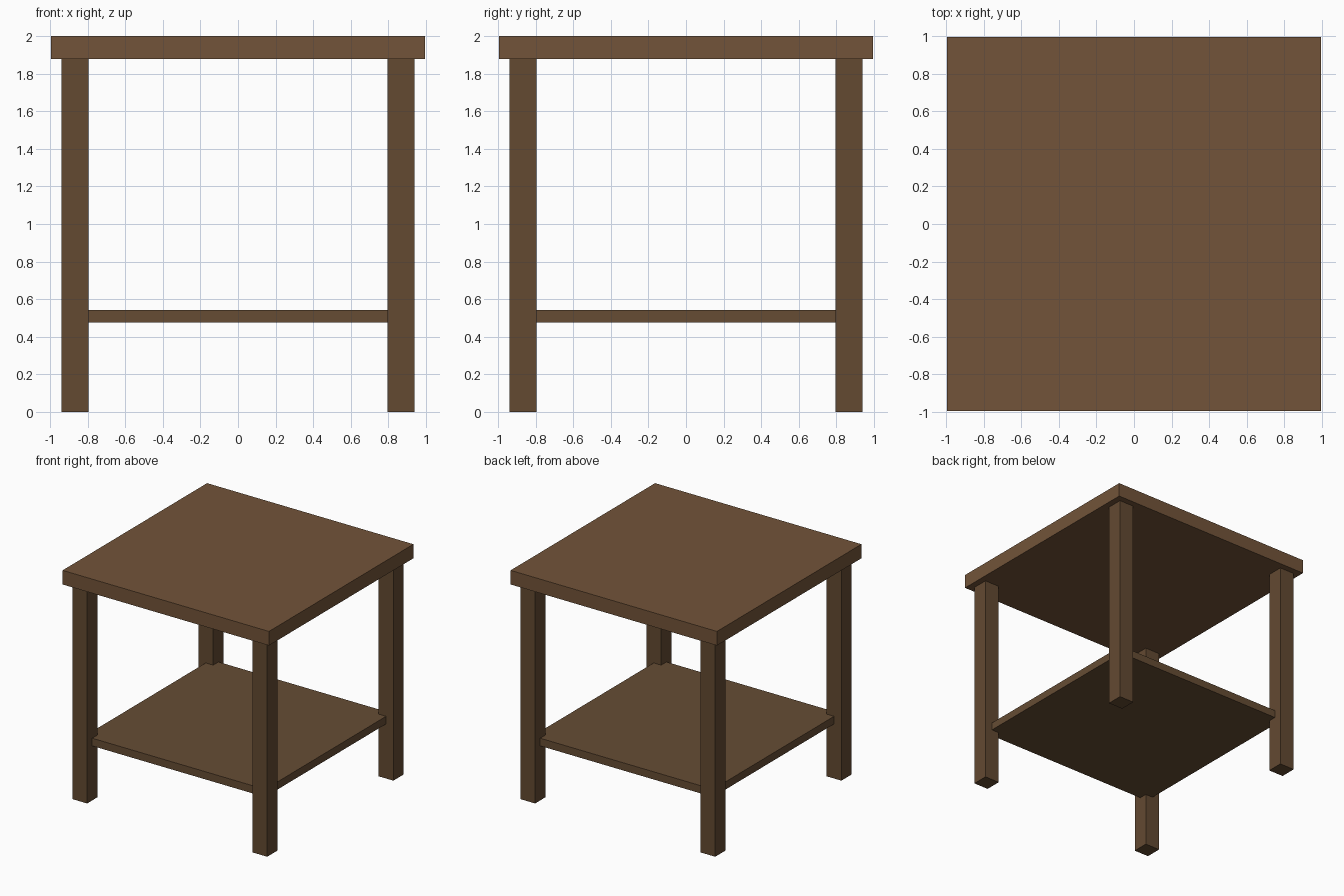
import bpy

if "Cube" in bpy.data.objects:
    bpy.data.objects.remove(bpy.data.objects["Cube"])


def material(name, color):
    mat = bpy.data.materials.new(name)
    mat.diffuse_color = (*color, 1.0)
    mat.use_nodes = True
    mat.node_tree.nodes["Principled BSDF"].inputs["Base Color"].default_value = mat.diffuse_color
    return mat


def box(name, low, high, mat):
    center = [(a + b) / 2 for a, b in zip(low, high)]
    size = [b - a for a, b in zip(low, high)]
    bpy.ops.mesh.primitive_cube_add(size=1, location=center)
    obj = bpy.context.object
    obj.name = name
    obj.scale = size
    bpy.ops.object.transform_apply(location=False, rotation=False, scale=True)
    obj.data.materials.append(mat)
    return obj


top_wood = material("top_wood", (0.17, 0.088, 0.041))
leg_wood = material("leg_wood", (0.125, 0.068, 0.031))
shelf_wood = material("shelf_wood", (0.133, 0.073, 0.034))

TOP, LEG_OUT, LEG_IN, SHELF = 0.995, 0.94, 0.797, 0.87
TOP_UNDER = 1.877

# Table top
box("table_top", (-TOP, -TOP, TOP_UNDER), (TOP, TOP, 2.0), top_wood)

# Lower shelf, housed into the middle of each leg
box("lower_shelf", (-SHELF, -SHELF, 0.475), (SHELF, SHELF, 0.542), shelf_wood)

# Four square legs
for y_name, sy in (("front", -1), ("back", 1)):
    for x_name, sx in (("left", -1), ("right", 1)):
        xs = sorted((sx * LEG_IN, sx * LEG_OUT))
        ys = sorted((sy * LEG_IN, sy * LEG_OUT))
        box(f"{y_name}_{x_name}_leg",
            (xs[0], ys[0], 0.0), (xs[1], ys[1], TOP_UNDER), leg_wood)
